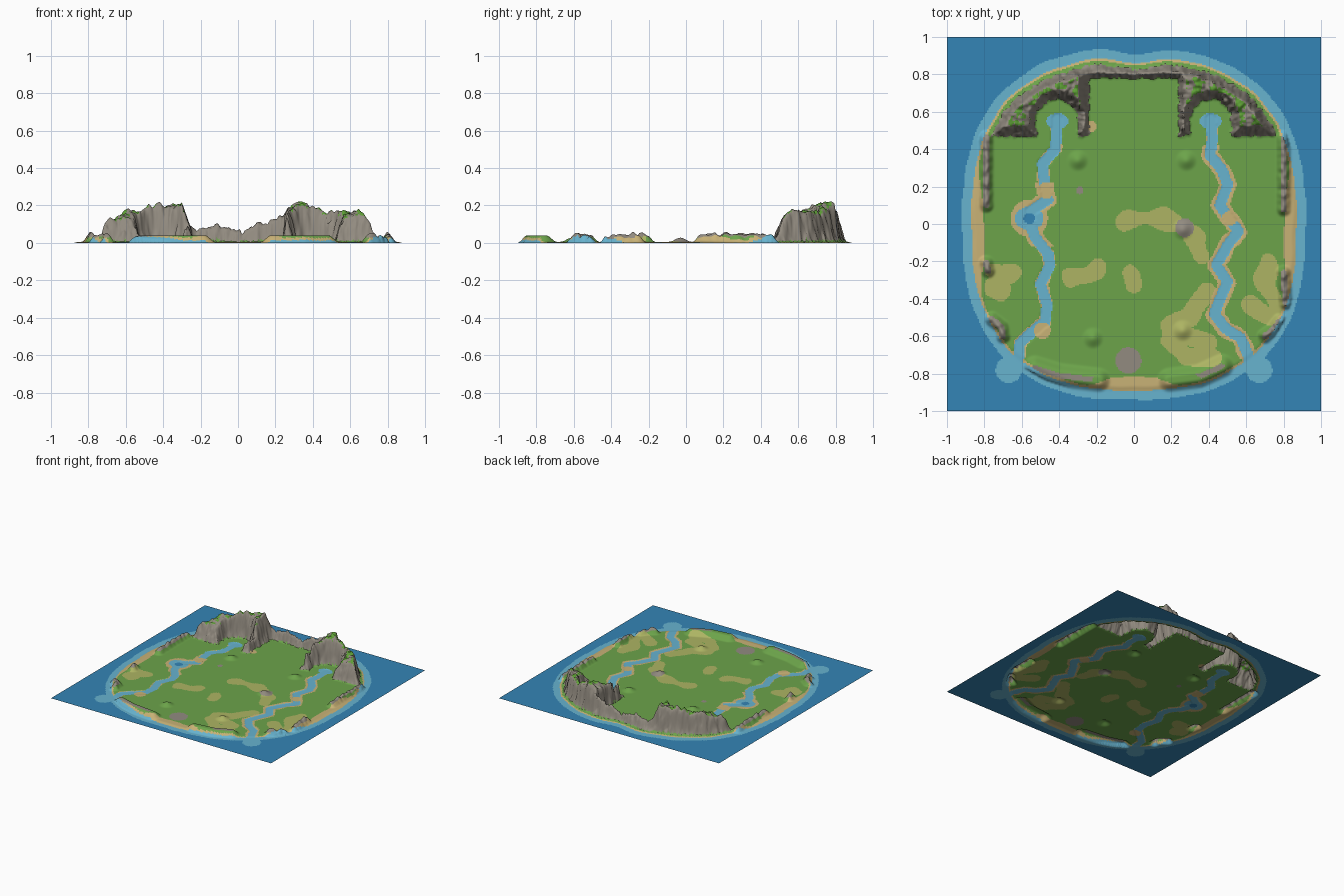
import bpy
from math import hypot
from mathutils import Color, Vector, kdtree, noise

if "Cube" in bpy.data.objects:
    bpy.data.objects.remove(bpy.data.objects["Cube"])

CELLS = 280
STEP = 2 / CELLS

# Flat colours, as sRGB
PALETTE = {
    "deep_water": (52, 133, 182), "shallow_water": (103, 179, 207),
    "sand": (201, 178, 118), "grass": (108, 164, 74),
    "dry_grass": (173, 180, 99), "rock": (146, 139, 128),
    "moss": (94, 160, 54),
}


def make_material(name, rgb):
    mat = bpy.data.materials.new(name)
    mat.use_nodes = True
    linear = Color([c / 255 for c in rgb]).from_srgb_to_scene_linear()
    colour = (*linear, 1)
    mat.diffuse_color = colour
    node = next(n for n in mat.node_tree.nodes if n.type == 'BSDF_PRINCIPLED')
    node.inputs["Base Color"].default_value = colour
    node.inputs["Roughness"].default_value = 0.9
    return mat


MATERIALS = {name: make_material(name, rgb) for name, rgb in PALETTE.items()}


# Small helpers
def smooth(t):
    t = max(0, min(1, t))
    return t * t * (3 - 2 * t)


def bumps(x, y, scale, seed=0):
    return noise.noise(Vector((x * scale, y * scale, seed)))


def interpolate(pairs, x):
    for (xa, a), (xb, b) in zip(pairs, pairs[1:]):
        if x <= xb:
            return a + (b - a) * max(0, (x - xa) / (xb - xa))
    return pairs[-1][1]


def path_distance(*paths):
    """Returns a function giving the distance to the nearest path."""
    samples = []
    for path in paths:
        for a, b in zip(path, path[1:]):
            a, b = Vector((*a, 0)), Vector((*b, 0))
            count = int((b - a).length / 0.006) + 1
            samples += [a.lerp(b, i / count) for i in range(count + 1)]
    tree = kdtree.KDTree(len(samples))
    for i, p in enumerate(samples):
        tree.insert(p, i)
    tree.balance()
    return lambda x, y: tree.find((x, y, 0))[2]


def inside(x, y, discs):
    return any(hypot(x - cx, y - cy) < r for cx, cy, r in discs)


# Rivers, from the springs to the sea
river = path_distance(
    [(-.41, .56), (-.42, .4), (-.49, .32), (-.48, .23), (-.46, .13), (-.55, .07),
     (-.56, .01), (-.53, -.07), (-.46, -.16), (-.45, -.22), (-.5, -.32),
     (-.465, -.43), (-.475, -.52), (-.57, -.6), (-.61, -.64), (-.62, -.74), (-.67, -.83)],
    [(.41, .56), (.42, .45), (.405, .37), (.47, .29), (.5, .21), (.46, .1), (.5, .04),
     (.56, -.04), (.51, -.1), (.44, -.22), (.5, -.31), (.46, -.4), (.43, -.48),
     (.49, -.56), (.57, -.61), (.61, -.7), (.62, -.76), (.66, -.83)])
SPRINGS = [(-.41, .55), (.41, .55)]
POOL = (-.56, .03)
CROSSINGS = [(-.47, .18, .045), (.51, .03, .04), (-.49, -.57, .045)]
MOUTHS = [(-.67, -.78, .07), (.67, -.78, .07)]

# Dry patches, bare ground and low hills
dry = path_distance(
    [(-.05, .02), (.05, .03), (.16, .03), (.27, -.02), (.34, -.09), (.36, -.16)],
    [(-.33, -.29), (-.21, -.25)], [(-.02, -.27), (-.01, -.32)],
    [(-.74, -.25), (-.66, -.27)], [(-.75, -.33), (-.7, -.36)],
    [(.72, -.2), (.7, -.33), (.77, -.45)], [(.63, -.43), (.72, -.48)],
    [(.39, -.37), (.3, -.5), (.2, -.55), (.2, -.62), (.27, -.71), (.42, -.72)],
    [(.27, -.6), (.4, -.63)])
BARE = [(-.03, -.73, .07), (-.29, .18, .02), (.27, -.02, .05)]
HILLS = [(-.3, .34), (.28, .34), (-.22, -.61), (.26, -.57), (.26, -.03)]

# Banks along the coast: rocky at the sides, grassy at the front
side_ridge = path_distance(
    [(-.79, .46), (-.79, .1)], [(.8, .46), (.8, .08)],
    [(-.79, -.21), (-.78, -.25)], [(.8, -.26), (.81, -.42)],
    [(-.76, -.51), (-.71, -.55), (-.7, -.6)], [(.78, -.52), (.75, -.56), (.7, -.6)])
front_ridge = path_distance(
    [(-.53, -.77), (-.4, -.81), (-.19, -.835)], [(.19, -.835), (.35, -.815), (.47, -.76)])

# Height of the mountain crest from left to right
CREST = [(-.82, .05), (-.76, .11), (-.7, .15), (-.55, .16), (-.42, .2), (-.3, .19),
         (-.26, .09), (-.22, .07), (-.1, .11), (0, .075), (.12, .11), (.23, .15),
         (.32, .2), (.45, .165), (.55, .16), (.63, .18), (.72, .14), (.8, .06)]


def shore(x, y):
    """Distance inward from the outer edge of the shallows."""
    a, b, n = .92, .94, 2.5
    u, v = abs(x) / a, abs(y) / b
    f = max((u ** n + v ** n) ** (1 / n), .01)
    slope = max(hypot((u / f) ** (n - 1) / a, (v / f) ** (n - 1) / b), .5)
    dip = .03 * smooth(1 - abs(x) / .2) if y > 0 else 0
    return (1 - f) / slope - dip + .008 * bumps(x, y, 7)


def mountain_mask(x, y, d):
    if y < .42:
        return 0
    rough = .012 * bumps(x, y, 26, 3) + .008 * bumps(x, y, 60, 4)
    outer = (d - .075 + rough) / .055
    crater = min(hypot(x - cx, (y - cy) * .95) for cx, cy in SPRINGS) - .105
    if y < .55:
        crater = min(abs(abs(x) - .41) - .105, .2)
    massif = min(outer, (y - .46 + rough) / .07, (abs(x) - .235 + rough) / .035,
                 (crater + rough) / .055)
    wall = min(outer, (y - .775 + rough) / .04)
    return smooth(max(massif, wall))


def height(x, y):
    d = shore(x, y)
    if d < .03:
        return 0
    z = .006 * smooth((d - .045) / .03)
    if river(x, y) < .03:
        z *= .5
    for cx, cy in HILLS:
        z += .022 * smooth(1 - hypot(x - cx, y - cy) / .06)
    jag = 1 + .5 * bumps(x, y, 30, 6)
    z += .04 * jag * smooth(1 - side_ridge(x, y) / .045)
    z += .034 * smooth(1.25 - front_ridge(x, y) / .055)
    mask = mountain_mask(x, y, d)
    if mask > 0:
        crag = 1 + .16 * bumps(x, y, 16, 1) + .1 * bumps(x, y, 45, 2)
        top = interpolate(CREST, x) * crag * (.8 + .2 * smooth((y - .5) / .15))
        z += mask * top
    return z


def is_water(x, y, d):
    if d < .05:
        return True
    if inside(x, y, CROSSINGS):
        return False
    spring = min(hypot((x - cx) / 1.4, y - cy) for cx, cy in SPRINGS)
    pool = hypot((x - POOL[0]) / 1.25, y - POOL[1])
    return river(x, y) < .029 or spring < .042 or pool < .062


def is_sand(x, y, d):
    beach = .062
    if abs(x) > .6:
        beach += .055 * smooth(1.3 - abs(y + .04) / .3)
    elif y < 0:
        beach += .06 * smooth(1.5 - abs(x) / .17)
    sandy = x > 0 and -.72 < y < .42 or -.12 < y < .22
    bank = (.046 if sandy else .033) + .01 * bumps(x, y, 14, 8)
    return (d < beach or river(x, y) < bank or inside(x, y, CROSSINGS)
            or hypot(x - POOL[0], y - POOL[1]) < .1
            or inside(x, y, [(-.23, .52, .03)]))


def paint(x, y, level):
    """Colour of the ground at a point; level is 1 where it is flat."""
    d = shore(x, y)
    mouth = inside(x, y, MOUTHS)
    if d < 0 and not mouth:
        return "deep_water"
    if hypot(x - POOL[0], y - POOL[1]) < .03:
        return "deep_water"
    if is_water(x, y, d):
        return "shallow_water"
    mask = mountain_mask(x, y, d)
    if mask > .04:
        plateau = mask > .9 and abs(x) > .28 and d > .125
        mossy = bumps(x, y, 22, 5) + .6 * bumps(x, y, 55, 7) > -.05
        return "moss" if plateau and mossy and level > .5 else "rock"
    if side_ridge(x, y) < .017 or inside(x, y, BARE):
        return "rock"
    if front_ridge(x, y) < .014 and bumps(x, y, 9, 11) > -.25:
        return "rock"
    if is_sand(x, y, d):
        return "sand"
    if dry(x, y) < .05 + .03 * bumps(x, y, 9, 9):
        return "dry_grass"
    return "grass"


# Sample the terrain once, then sort its cells into parts
coords = [-1 + i * STEP for i in range(CELLS + 1)]
heights = [[height(x, y) for x in coords] for y in coords]
PARTS = {"deep_water": "water", "shallow_water": "water", "rock": "cliffs", "moss": "cliffs"}
cells = {"water": [], "cliffs": [], "land": []}
for j in range(CELLS):
    for i in range(CELLS):
        rise_x = heights[j][i + 1] - heights[j][i]
        rise_y = heights[j + 1][i] - heights[j][i]
        level = Vector((rise_x, rise_y, STEP)).normalized().z
        colour = paint(coords[i] + STEP / 2, coords[j] + STEP / 2, level)
        cells[PARTS.get(colour, "land")].append((i, j, colour))


def build_part(name, part_cells):
    index, verts, faces = {}, [], []
    for i, j, _ in part_cells:
        face = []
        for key in ((i, j), (i + 1, j), (i + 1, j + 1), (i, j + 1)):
            if key not in index:
                index[key] = len(verts)
                verts.append((coords[key[0]], coords[key[1]], heights[key[1]][key[0]]))
            face.append(index[key])
        faces.append(face)
    mesh = bpy.data.meshes.new(name)
    mesh.from_pydata(verts, [], faces)
    used = sorted({c for _, _, c in part_cells})
    for colour in used:
        mesh.materials.append(MATERIALS[colour])
    for poly, (_, _, colour) in zip(mesh.polygons, part_cells):
        poly.material_index = used.index(colour)
        poly.use_smooth = True
    bpy.context.collection.objects.link(bpy.data.objects.new(name, mesh))


for part, part_cells in cells.items():
    build_part(part, part_cells)
